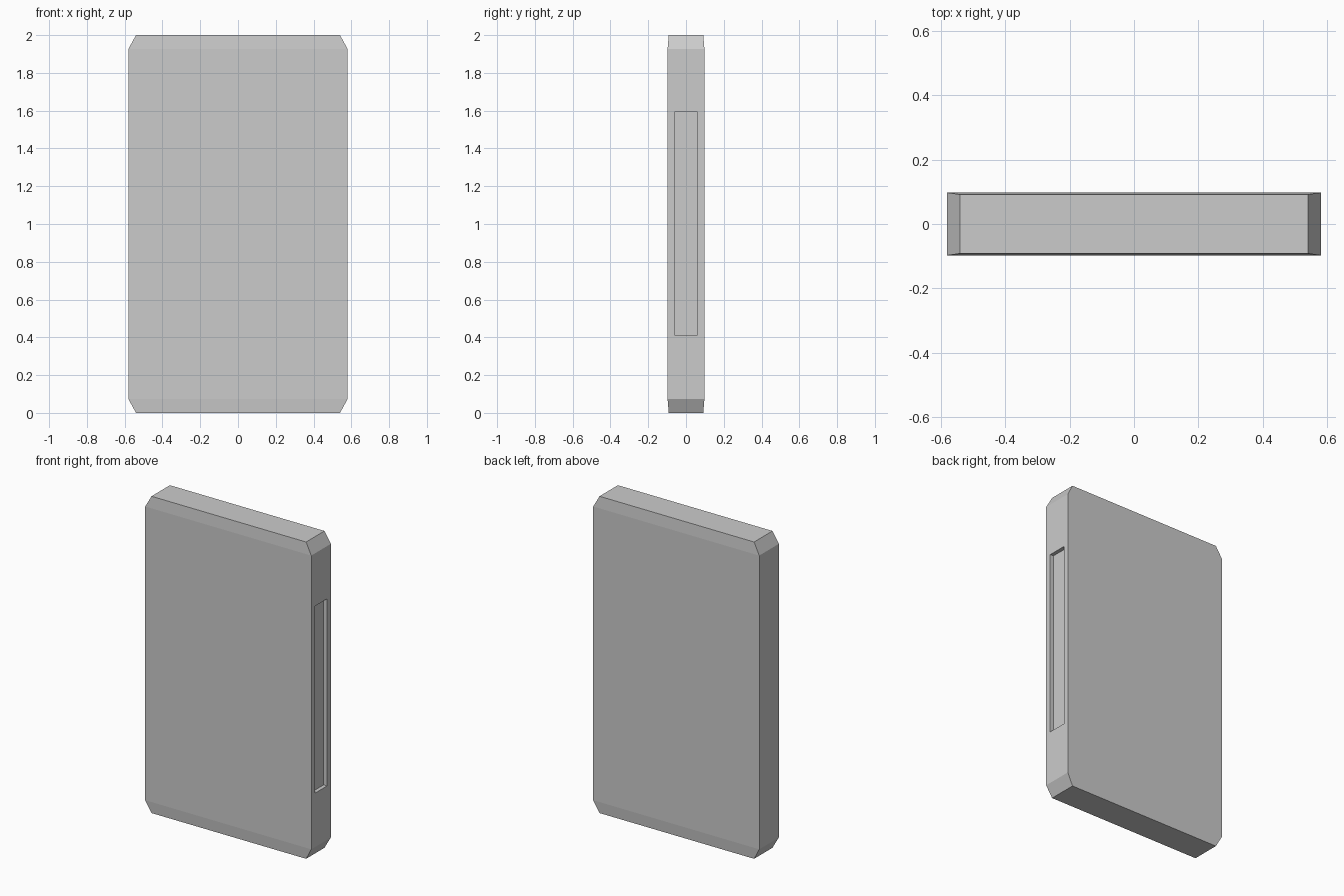
import bpy, bmesh

if "Cube" in bpy.data.objects:
    bpy.data.objects.remove(bpy.data.objects["Cube"])

bm = bmesh.new()

# Slab body: stacked rectangular sections with tapered top and bottom rims
sections = [(0.0, 0.54, 0.0915), (0.073, 0.58, 0.0975),
            (1.927, 0.58, 0.0975), (2.0, 0.54, 0.0915)]
corners = [(-1, -1), (1, -1), (1, 1), (-1, 1)]
rings = [[bm.verts.new((sx * hx, sy * hy, z)) for sx, sy in corners]
         for z, hx, hy in sections]
for low, high in zip(rings, rings[1:]):
    for i in range(4):
        j = (i + 1) % 4
        bm.faces.new((low[i], low[j], high[j], high[i]))
bm.faces.new(rings[0][::-1])
bm.faces.new(rings[-1])
bm.normal_update()

# Shallow slot in the right side: inset the face, then sink a second inset
side = max(bm.faces, key=lambda f: f.calc_center_median().x)
for x in (0.58, 0.556):
    bmesh.ops.inset_individual(bm, faces=[side], thickness=0.01)
    for v in side.verts:
        v.co = (x, 0.061 if v.co.y > 0 else -0.061, 1.594 if v.co.z > 1 else 0.413)

bmesh.ops.recalc_face_normals(bm, faces=bm.faces)
mesh = bpy.data.meshes.new("slab_body")
bm.to_mesh(mesh)
bm.free()
bpy.context.collection.objects.link(bpy.data.objects.new("slab_body", mesh))
